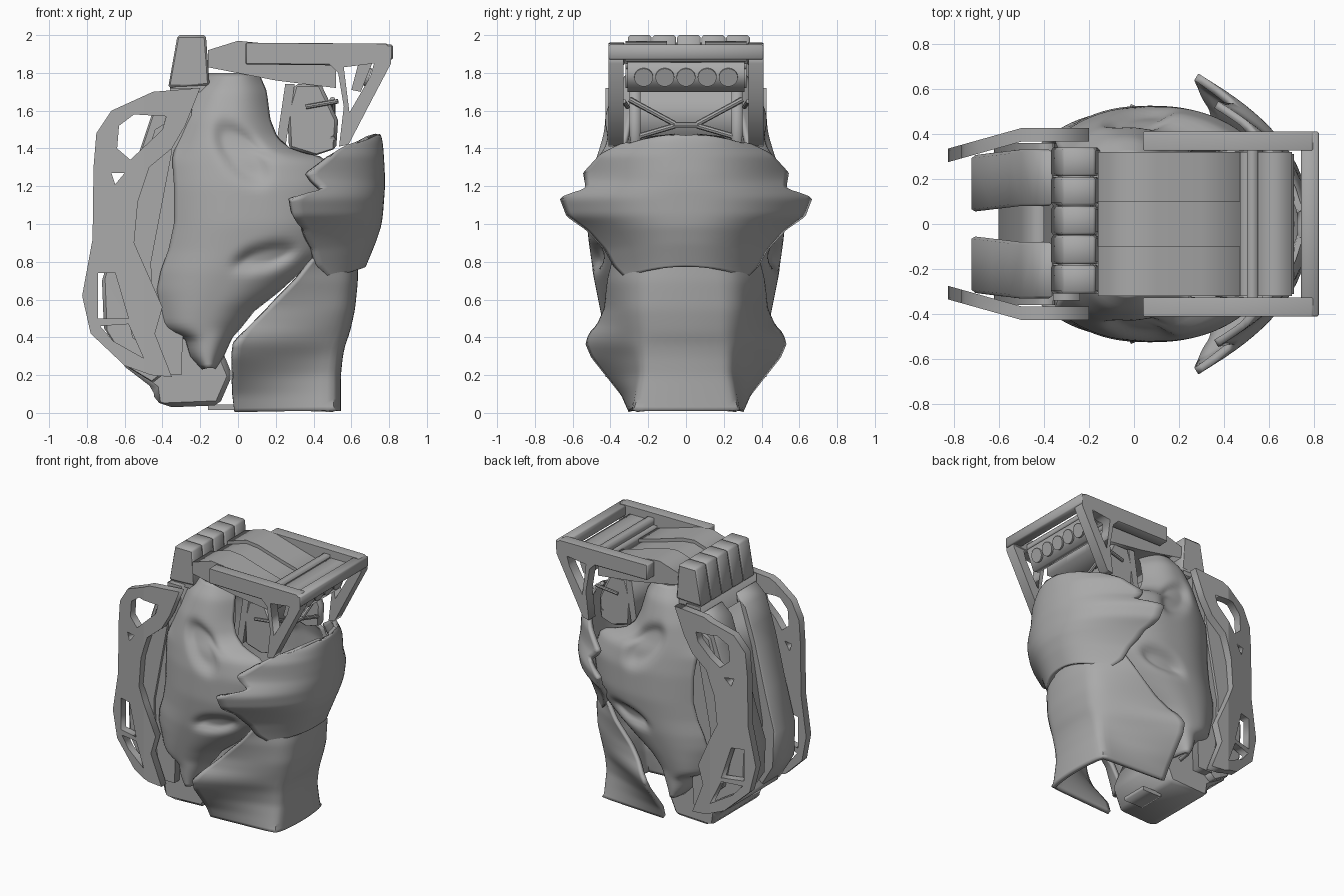
import bpy, bmesh, math
from mathutils import Vector

if "Cube" in bpy.data.objects:
    bpy.data.objects.remove(bpy.data.objects["Cube"])

grey = bpy.data.materials.new("armour_grey")
grey.use_nodes = True
grey.diffuse_color = (0.4, 0.4, 0.4, 1)
grey.node_tree.nodes["Principled BSDF"].inputs["Base Color"].default_value = (0.4, 0.4, 0.4, 1)


def finish(name, bm, mirror=False, solid=0, bevel=0, smooth=False):
    bmesh.ops.remove_doubles(bm, verts=bm.verts, dist=0.0002)
    bmesh.ops.recalc_face_normals(bm, faces=bm.faces)
    me = bpy.data.meshes.new(name)
    bm.to_mesh(me)
    bm.free()
    ob = bpy.data.objects.new(name, me)
    bpy.context.scene.collection.objects.link(ob)
    me.materials.append(grey)
    if solid:
        m = ob.modifiers.new("thickness", 'SOLIDIFY')
        m.thickness, m.offset = solid, 0
    if bevel:
        m = ob.modifiers.new("bevel", 'BEVEL')
        m.width, m.segments = bevel, 1
    if mirror:
        m = ob.modifiers.new("mirror", 'MIRROR')
        m.use_axis = (False, True, False)
    if smooth:
        bpy.ops.object.select_all(action='DESELECT')
        ob.select_set(True)
        bpy.context.view_layer.objects.active = ob
        bpy.ops.object.shade_smooth_by_angle(angle=math.radians(40))
    return ob


def table(rows, z):
    """Linear lookup in rows of (z, value, value, ...)."""
    for a, b in zip(rows, rows[1:]):
        if z <= b[0]:
            k = max(0, (z - a[0]) / (b[0] - a[0]))
            return [p + (q - p) * k for p, q in zip(a[1:], b[1:])]
    return rows[-1][1:]


def sheet(name, rows, point, nz, nt, **kw):
    """Curved sheet: point(z, t, values) gives the position, t from 0 to 1."""
    bm = bmesh.new()
    lo, hi = rows[0][0], rows[-1][0]
    grid = []
    for i in range(nz + 1):
        z = lo + (hi - lo) * i / nz
        vals = table(rows, z)
        grid.append([bm.verts.new(point(z, j / nt, vals)) for j in range(nt + 1)])
    for a, b in zip(grid, grid[1:]):
        for j in range(nt):
            bm.faces.new((a[j], a[j + 1], b[j + 1], b[j]))
    inner = [v for v in bm.verts if not v.is_boundary]
    for _ in range(3):
        bmesh.ops.smooth_vert(bm, verts=inner, factor=0.5, use_axis_x=True, use_axis_y=True, use_axis_z=True)
    return finish(name, bm, smooth=True, **kw)


def plate(name, loops, y0, y1, fold=None, **kw):
    """Side profile in x, z (further loops are holes) extruded from y0 to y1.
    fold = (x, slope) bends the part behind x towards the middle."""
    cu = bpy.data.curves.new(name + "_profile", 'CURVE')
    cu.dimensions, cu.fill_mode, cu.extrude = '2D', 'BOTH', abs(y1 - y0) / 2
    for loop in loops:
        sp = cu.splines.new('POLY')
        sp.points.add(len(loop) - 1)
        for p, (x, z) in zip(sp.points, loop):
            p.co = (x, z, 0, 1)
        sp.use_cyclic_u = True
    tmp = bpy.data.objects.new(name + "_profile", cu)
    bpy.context.scene.collection.objects.link(tmp)
    dg = bpy.context.evaluated_depsgraph_get()
    me = bpy.data.meshes.new_from_object(tmp.evaluated_get(dg))
    bm = bmesh.new()
    bm.from_mesh(me)
    bpy.data.objects.remove(tmp)
    bpy.data.meshes.remove(me)
    for v in bm.verts:
        x, z, d = v.co
        v.co = (x, d + (y0 + y1) / 2, z)
    if fold:
        bmesh.ops.bisect_plane(bm, geom=bm.verts[:] + bm.edges[:] + bm.faces[:],
                               plane_co=(fold[0], 0, 0), plane_no=(1, 0, 0))
        for v in bm.verts:
            v.co.y -= fold[1] * max(0, fold[0] - v.co.x)
    return finish(name, bm, **kw)


def box(name, x, y, z, **kw):
    return plate(name, [[(x[0], z[0]), (x[1], z[0]), (x[1], z[1]), (x[0], z[1])]], y[0], y[1], **kw)


def rod(name, a, b, r, sides=8, **kw):
    a, b = Vector(a), Vector(b)
    bm = bmesh.new()
    bmesh.ops.create_cone(bm, cap_ends=True, segments=sides, radius1=r, radius2=r, depth=(b - a).length)
    rot = (b - a).to_track_quat('Z', 'Y').to_matrix()
    for v in bm.verts:
        v.co = rot @ v.co + (a + b) / 2
    return finish(name, bm, **kw)


# Side shells with two sunken vents
def dent(x, z, cx, cz, rx, rz, ang):
    c, s = math.cos(ang), math.sin(ang)
    u, v = ((x - cx) * c + (z - cz) * s) / rx, ((z - cz) * c - (x - cx) * s) / rz
    return min(1, max(0, 1.2 - u * u - v * v) * 1.5)


def shell_point(z, t, v):
    x = v[0] + (v[1] - v[0]) * t
    y = v[2] - 0.13 * abs(2 * t - 1) ** 2.5
    y -= 0.04 * dent(x, z, 0.02, 1.37, 0.2, 0.1, -0.9)
    y -= 0.05 * dent(x, z, 0.14, 0.83, 0.17, 0.065, 0.25)
    return (x, y, z)


shell = [(.24, -.18, -.13, .39), (.3, -.24, -.09, .4), (.41, -.27, -.04, .41), (.45, -.4, 0, .42),
         (.55, -.41, .08, .44), (.65, -.42, .21, .46), (.75, -.4, .32, .48), (.86, -.36, .42, .495),
         (1, -.33, .47, .51), (1.2, -.33, .5, .505), (1.34, -.34, .46, .48), (1.38, -.33, .28, .46),
         (1.45, -.31, .2, .44), (1.55, -.28, .16, .42), (1.7, -.22, .14, .37), (1.79, -.15, .1, .3)]
sheet("side_shell", shell, shell_point, 70, 36, mirror=True, solid=0.03)

# Winged chest plate: half width, sweep, centre depth
chest = [(.72, .31, 3.1, .66), (.78, .37, 2.9, .68), (.87, .42, 2.6, .71), (.98, .52, 1.92, .74),
         (1.05, .62, 1.45, .75), (1.14, .655, 1.33, .757), (1.18, .52, 1.5, .76), (1.23, .525, 1.75, .76),
         (1.27, .53, 1.83, .76), (1.36, .45, 1.85, .755), (1.42, .33, 2.4, .75), (1.45, .21, 2.7, .745),
         (1.465, .06, 2.9, .74)]


def chest_point(z, t, v):
    s = 2 * t - 1
    arch = 0.06 * (1 - s * s) * max(0, 1 - (z - .72) / .3)
    return (v[2] - v[1] * abs(s * v[0]) ** 2.4, s * v[0], z + arch)


sheet("chest_plate", chest, chest_point, 56, 40, solid=0.035)

# Flared belly guard: side half width, front half width, back, front, side curvature
belly = [(.01, .29, .27, -.02, .53, 1), (.1, .33, .25, -.03, .53, 1.1), (.2, .41, .23, -.03, .53, 1.2),
         (.3, .49, .23, -.03, .54, 1.1), (.37, .52, .23, -.02, .555, .9), (.42, .5, .22, .02, .575, .8),
         (.46, .46, .22, .06, .585, .7), (.55, .42, .22, .15, .605, .6), (.7, .405, .2, .3, .62, .6),
         (.85, .37, .16, .42, .62, .7)]


def belly_point(z, t, v):
    side, front, xb, xf, e = v
    u = abs(2 * t - 1) / 0.4
    if u < 1:
        x, y = xf - 0.025 * u * u, front * u
    else:
        k = (u - 1) / 1.5
        x, y = xf - 0.025 - (xf - 0.025 - xb) * k, front + (side - front) * k ** e
    return (x, math.copysign(y, t - 0.5), z)


sheet("belly_guard", belly, belly_point, 40, 50, solid=0.03)

# Pelvis block and spine wall
plate("pelvis_block", [[(-.62, .26), (-.45, .13), (-.44, .06), (-.35, .03), (-.1, .04), (-.03, .2),
                        (-.12, .42), (-.42, .42)]], -.28, .28, bevel=0.03)
box("pelvis_tab", (-.16, .0), (-.1, .1), (.015, .045))
plate("spine_wall", [[(-.42, .2), (-.3, .2), (-.24, 1.72), (-.36, 1.72), (-.36, 1.4), (-.5, .8)]], -.34, .34)
plate("spine_core", [[(-.4, 1.62), (-.5, 1.3), (-.6, .75), (-.56, .35), (-.4, .25)]], -.1, .1)

# Curved back panels
plate("back_panel", [[(-.36, 1.68), (-.45, 1.6), (-.55, 1.3), (-.63, 1), (-.72, .7), (-.71, .45), (-.58, .24),
                      (-.45, .16), (-.4, .2), (-.5, .8), (-.4, 1.38)]], .08, .33, fold=(-.5, .12),
      mirror=True, bevel=0.012)
plate("back_panel_rib", [[(-.36, 1.55), (-.44, 1.5), (-.53, 1.2), (-.62, .7), (-.56, .4), (-.45, .3),
                          (-.46, .8), (-.35, 1.38)]], .3, .36, mirror=True)

# Cut-out side frames
outline = [(-.2, 1.72), (-.45, 1.7), (-.67, 1.6), (-.75, 1.48), (-.765, 1.3), (-.77, .92), (-.825, .62),
           (-.78, .42), (-.6, .25), (-.46, .2), (-.35, .19), (-.44, .42), (-.4, .56), (-.55, .9),
           (-.53, 1.12), (-.47, 1.3), (-.35, 1.4), (-.28, 1.52)]
holes = [[(-.63, 1.52), (-.55, 1.58), (-.38, 1.57), (-.4, 1.5), (-.57, 1.34), (-.64, 1.4)],
         [(-.67, 1.27), (-.6, 1.27), (-.65, 1.21)],
         [(-.74, .74), (-.65, .74), (-.58, .5), (-.74, .5)],
         [(-.73, .46), (-.58, .47), (-.5, .29), (-.66, .38)]]
plate("back_side_frame", [outline] + holes, .365, .425, fold=(-.5, .28), mirror=True)

# Ribbed block on top
for i in range(5):
    y = -.245 + i * .13
    plate("top_rib", [[(-.37, 1.72), (-.15, 1.73), (-.17, 2), (-.32, 2)]], y - .063, y + .063, bevel=0.012)
plate("rib_carrier", [[(-.34, 1.7), (-.17, 1.7), (-.19, 1.96), (-.3, 1.96)]], -.3, .33)

# Roof with sunken centre panel
edge = [(-.16, 1.92), (0, 1.97), (.1, 1.96), (.3, 1.9), (.52, 1.84)]
under = [(.52, 1.72), (.2, 1.76), (-.16, 1.83)]
plate("roof_side", [edge + under], .1, .32, mirror=True)
plate("roof_centre", [[(x, z - .025) for x, z in edge] + under], -.1, .1)
box("roof_lip", (.47, .53), (-.32, .32), (1.82, 1.87))

# Overhead cage
plate("cage_rail", [[(.04, 1.845), (.5, 1.84), (.8, 1.86), (.82, 1.92), (.79, 1.955), (.04, 1.96)]],
      .325, .41, mirror=True, bevel=0.006)
plate("cage_strut", [[(.47, 1.86), (.81, 1.9), (.81, 1.85), (.71, 1.66), (.585, 1.42), (.535, 1.41), (.56, 1.62),
                      (.53, 1.8)],
                     [(.56, 1.83), (.72, 1.85), (.7, 1.78), (.59, 1.59)]], .33, .41, mirror=True)
box("cage_front_bar", (.74, .82), (-.41, .41), (1.87, 1.95), bevel=0.008)
box("cage_rear_bar", (.5, .55), (-.35, .35), (1.85, 1.92))
box("cage_panel", (.55, .7), (-.32, .32), (1.86, 1.9))

# Lamp bar, tilted with the struts
plate("lamp_bar", [[(.6, 1.71), (.65, 1.7), (.71, 1.85), (.64, 1.86)]], -.31, .31)
for i in range(5):
    y = (i - 2) * .112
    rod("lamp", (.65, y, 1.79), (.695, y, 1.775), 0.05, sides=20)

# Head guard with crossed braces
plate("head_guard", [[(.27, 1.4), (.26, 1.6), (.3, 1.74), (.44, 1.74), (.53, 1.55), (.52, 1.4), (.4, 1.36)]],
      .24, .3, mirror=True, bevel=0.015)
plate("head_back", [[(.2, 1.4), (.25, 1.4), (.3, 1.74), (.25, 1.74)]], -.3, .3)
rod("upper_brace", (.5, .3, 1.66), (.5, .06, 1.53), 0.015, mirror=True)
rod("lower_brace", (.5, .3, 1.45), (.5, .06, 1.52), 0.015, mirror=True)
rod("middle_brace", (.5, -.07, 1.525), (.5, .07, 1.525), 0.015)
rod("guard_pin", (.36, .31, 1.62), (.53, .33, 1.65), 0.012, mirror=True)
